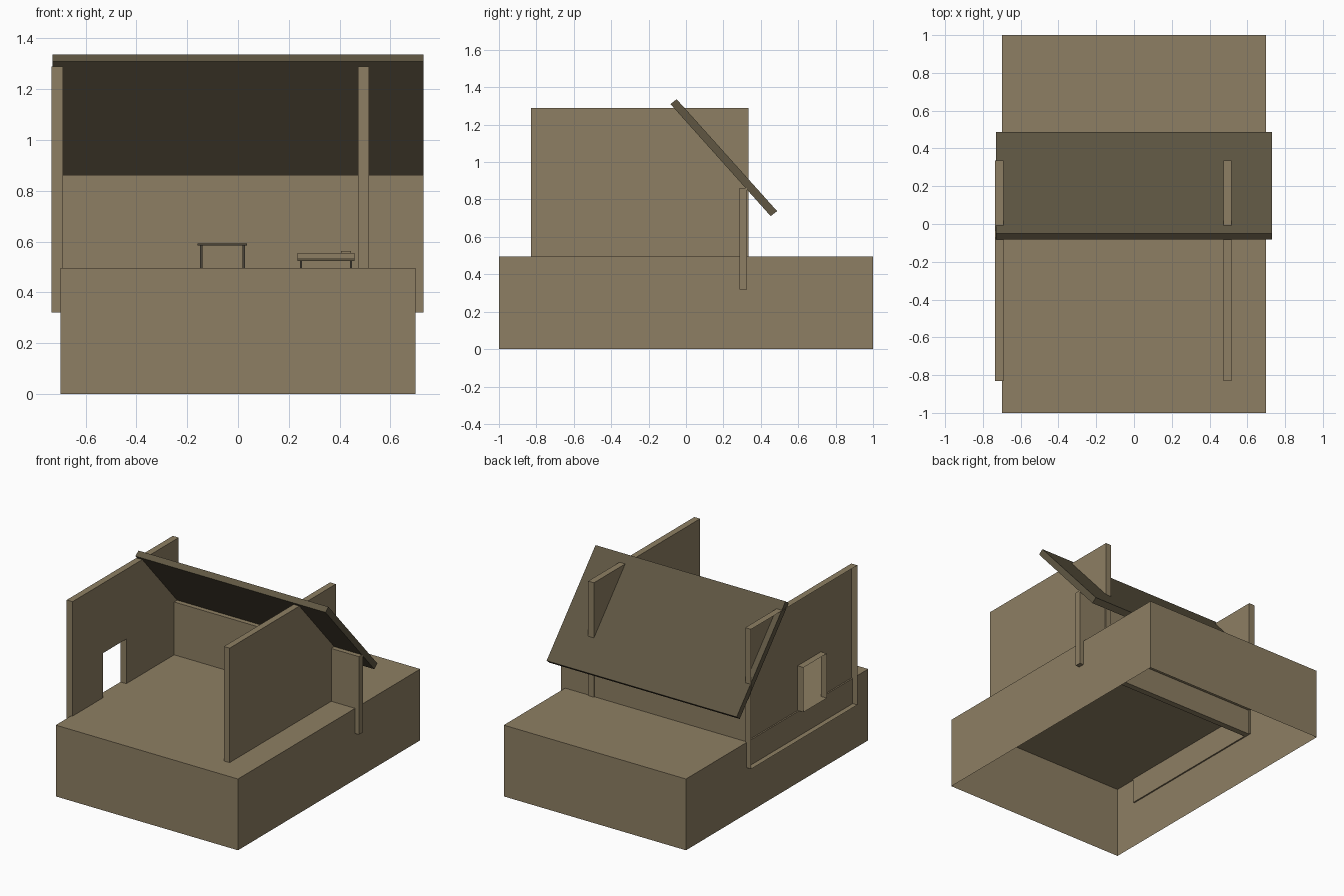
import bpy
import bmesh
from mathutils import Vector

cube = bpy.data.objects.get("Cube")
if cube:
    bpy.data.objects.remove(cube, do_unlink=True)

FLOOR = 0.495      # top of the ground block
WALL_LOW = 0.32    # walls are sunk into the ground block
WALL_TOP = 1.29


def material(name, colour):
    mat = bpy.data.materials.new(name)
    mat.use_nodes = True
    mat.diffuse_color = (*colour, 1)
    mat.node_tree.nodes["Principled BSDF"].inputs["Base Color"].default_value = (*colour, 1)
    return mat


tan = material("tan", (0.27, 0.212, 0.125))
dark_olive = material("dark_olive", (0.115, 0.094, 0.055))
dark_wood = material("dark_wood", (0.07, 0.06, 0.042))


def finish(name, bm, mat):
    bmesh.ops.recalc_face_normals(bm, faces=bm.faces)
    mesh = bpy.data.meshes.new(name)
    bm.to_mesh(mesh)
    bm.free()
    mesh.materials.append(mat)
    obj = bpy.data.objects.new(name, mesh)
    bpy.context.collection.objects.link(obj)
    return obj


def box_mesh(x, y, z):
    bm = bmesh.new()
    bmesh.ops.create_cube(bm, size=1)
    for v in bm.verts:
        v.co = Vector([lo if c < 0 else hi for c, (lo, hi) in zip(v.co, (x, y, z))])
    return bm


def box(name, x, y, z, mat):
    return finish(name, box_mesh(x, y, z), mat)


def legs(name, x, y, z, size, mat):
    for i, lx in enumerate((x[0], x[1] - size)):
        for j, ly in enumerate((y[0], y[1] - size)):
            box(f"{name}_{i}{j}", (lx, lx + size), (ly, ly + size), z, mat)


# Ground block, open underneath
bm = box_mesh((-0.70, 0.70), (-1, 1), (0, FLOOR))
bottom = [f for f in bm.faces if f.calc_center_median().z < 0.01]
bmesh.ops.delete(bm, geom=bottom, context="FACES")
finish("ground_block", bm, tan)

# Wall with doorway: inner skin plus rims, open on its outer side
ys = (-0.83, -0.495, -0.24, 0.335)
zs = (WALL_LOW, FLOOR, 0.805, WALL_TOP)
bm = bmesh.new()
grid = [[bm.verts.new((-0.69, y, z)) for z in zs] for y in ys]
for i in range(3):
    for j in range(3):
        if (i, j) != (1, 1):
            bm.faces.new((grid[i][j], grid[i + 1][j], grid[i + 1][j + 1], grid[i][j + 1]))
rim = bmesh.ops.extrude_edge_only(bm, edges=[e for e in bm.edges if e.is_boundary])
bmesh.ops.translate(bm, vec=(-0.045, 0, 0),
                    verts=[g for g in rim["geom"] if isinstance(g, bmesh.types.BMVert)])
finish("door_wall", bm, tan)

# Solid walls
box("side_wall", (0.473, 0.517), (-0.83, 0.335), (WALL_LOW, WALL_TOP), tan)
box("back_wall", (-0.69, 0.73), (0.285, 0.327), (WALL_LOW, 0.862), tan)

# Sloping roof panel, extruded from its side profile
bm = bmesh.new()
profile = [(-0.083, 1.31), (-0.05, 1.336), (0.487, 0.738), (0.453, 0.711)]
face = bm.faces.new([bm.verts.new((-0.73, y, z)) for y, z in profile])
side = bmesh.ops.extrude_face_region(bm, geom=[face])
bmesh.ops.translate(bm, vec=(1.46, 0, 0),
                    verts=[g for g in side["geom"] if isinstance(g, bmesh.types.BMVert)])
finish("roof_panel", bm, dark_olive)

# Table
box("table_top", (-0.16, 0.036), (0.1, 0.25), (0.585, 0.592), dark_wood)
legs("table_leg", (-0.15, 0.028), (0.11, 0.24), (FLOOR, 0.585), 0.01, dark_wood)

# Bed
bed_y = (0.14, 0.26)
box("bed_frame", (0.235, 0.46), bed_y, (0.524, 0.535), dark_olive)
legs("bed_leg", (0.244, 0.45), (0.148, 0.252), (FLOOR, 0.524), 0.009, dark_wood)
box("mattress", (0.235, 0.46), bed_y, (0.535, 0.555), tan)
box("pillow", (0.405, 0.445), (0.16, 0.24), (0.555, 0.563), tan)
